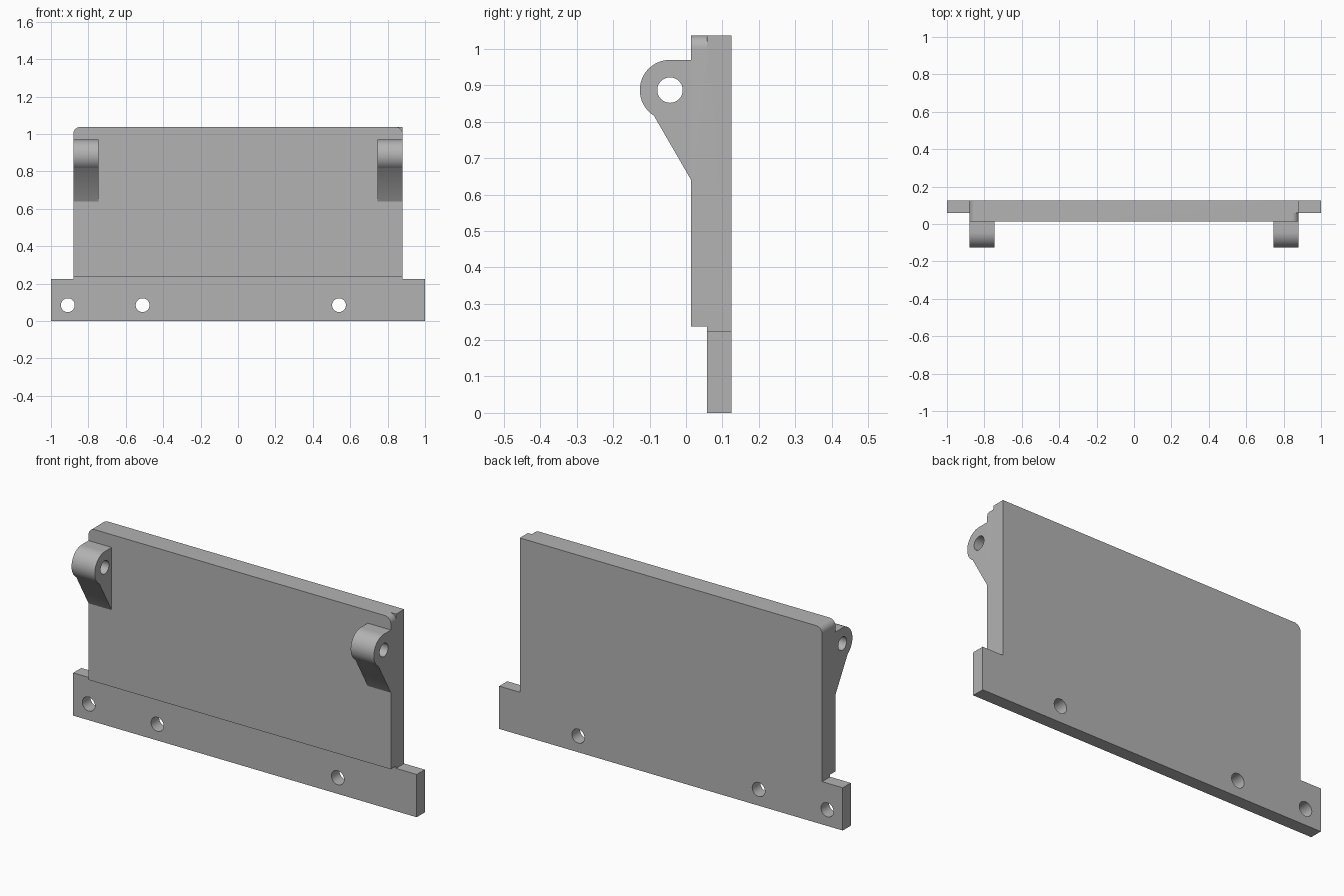
import bpy
import bmesh
from math import cos, sin, pi, atan2
from mathutils import Vector

# Remove only the default cube
cube = bpy.data.objects.get("Cube")
if cube:
    bpy.data.objects.remove(cube, do_unlink=True)

grey = bpy.data.materials.new("plain grey")
grey.use_nodes = True
GREY = (0.45, 0.45, 0.45, 1)
grey.diffuse_color = GREY
grey.node_tree.nodes["Principled BSDF"].inputs["Base Color"].default_value = GREY


def arc(cx, cy, r, start, end, n):
    return [(cx + r * cos(start + (end - start) * i / n),
             cy + r * sin(start + (end - start) * i / n)) for i in range(n + 1)]


def prism(name, outline, axis, low, high):
    """Extrude a closed outline along axis: 'Y' takes (x, z), 'X' takes (y, z)."""
    place = (lambda p: (p[0], low, p[1])) if axis == 'Y' else (lambda p: (low, p[0], p[1]))
    step = Vector((0, high - low, 0)) if axis == 'Y' else Vector((high - low, 0, 0))
    bm = bmesh.new()
    face = bm.faces.new([bm.verts.new(place(p)) for p in outline])
    top = bmesh.ops.extrude_face_region(bm, geom=[face], use_keep_orig=True)["geom"]
    bmesh.ops.translate(bm, vec=step, verts=[v for v in top if isinstance(v, bmesh.types.BMVert)])
    bmesh.ops.recalc_face_normals(bm, faces=bm.faces)
    mesh = bpy.data.meshes.new(name)
    bm.to_mesh(mesh)
    bm.free()
    mesh.materials.append(grey)
    obj = bpy.data.objects.new(name, mesh)
    bpy.context.scene.collection.objects.link(obj)
    return obj


def combine(target, tool, operation):
    """Apply a boolean and discard the tool object."""
    mod = target.modifiers.new("combine", 'BOOLEAN')
    mod.operation, mod.object, mod.solver = operation, tool, 'EXACT'
    bpy.context.view_layer.update()
    activate(target)
    bpy.ops.object.modifier_apply(modifier=mod.name)
    bpy.data.objects.remove(tool, do_unlink=True)


def activate(obj):
    bpy.ops.object.select_all(action='DESELECT')
    obj.select_set(True)
    bpy.context.view_layer.objects.active = obj


FRONT, STEP, BACK = 0.014, 0.058, 0.125
SIDE, TOP, FLANGE, LEDGE, ROUND = 0.88, 1.037, 0.225, 0.237, 0.035

# Back layer: wide flange with a panel above, rounded at its right corner only
left_round = arc(-SIDE + ROUND, TOP - ROUND, ROUND, pi / 2, pi, 10)
right_round = arc(SIDE - ROUND, TOP - ROUND, ROUND, 0, pi / 2, 10)
panel = prism("panel", [(-1, 0), (1, 0), (1, FLANGE), (SIDE, FLANGE), (SIDE, TOP)]
              + left_round + [(-SIDE, FLANGE), (-1, FLANGE)], 'Y', STEP, BACK)

# Front layer: rounded at both top corners, ending in a ledge over the flange
front_layer = prism("front_layer", [(-SIDE, LEDGE), (SIDE, LEDGE)]
                    + right_round + left_round, 'Y', FRONT, STEP)
combine(panel, front_layer, 'UNION')

# Screw holes through the flange
for x in (-0.91, -0.51, 0.54):
    cutter = prism("hole_cutter", arc(x, 0.085, 0.037, 0, 2 * pi, 32)[:-1], 'Y', 0, 0.2)
    combine(panel, cutter, 'DIFFERENCE')

# Hinge lugs with pin holes
PIN_Y, PIN_Z, RADIUS = -0.044, 0.887, 0.083
end = 2 * pi + atan2(0.817 - PIN_Z, -0.088 - PIN_Y)
lug_outline = ([(FRONT, 0.64), (FRONT, PIN_Z + RADIUS)]
               + arc(PIN_Y, PIN_Z, RADIUS, pi / 2, end, 24))
parts = [panel]
for name, low, high in (("right_hinge_lug", -SIDE, -0.745), ("left_hinge_lug", 0.745, SIDE)):
    lug = prism(name, lug_outline, 'X', low, high)
    cutter = prism("pin_cutter", arc(PIN_Y, PIN_Z, 0.035, 0, 2 * pi, 32)[:-1], 'X',
                   low - 0.1, high + 0.1)
    combine(lug, cutter, 'DIFFERENCE')
    parts.append(lug)

# Smooth the curves, keep the corners crisp
for obj in parts:
    activate(obj)
    bpy.ops.object.shade_smooth_by_angle(angle=pi / 6)
